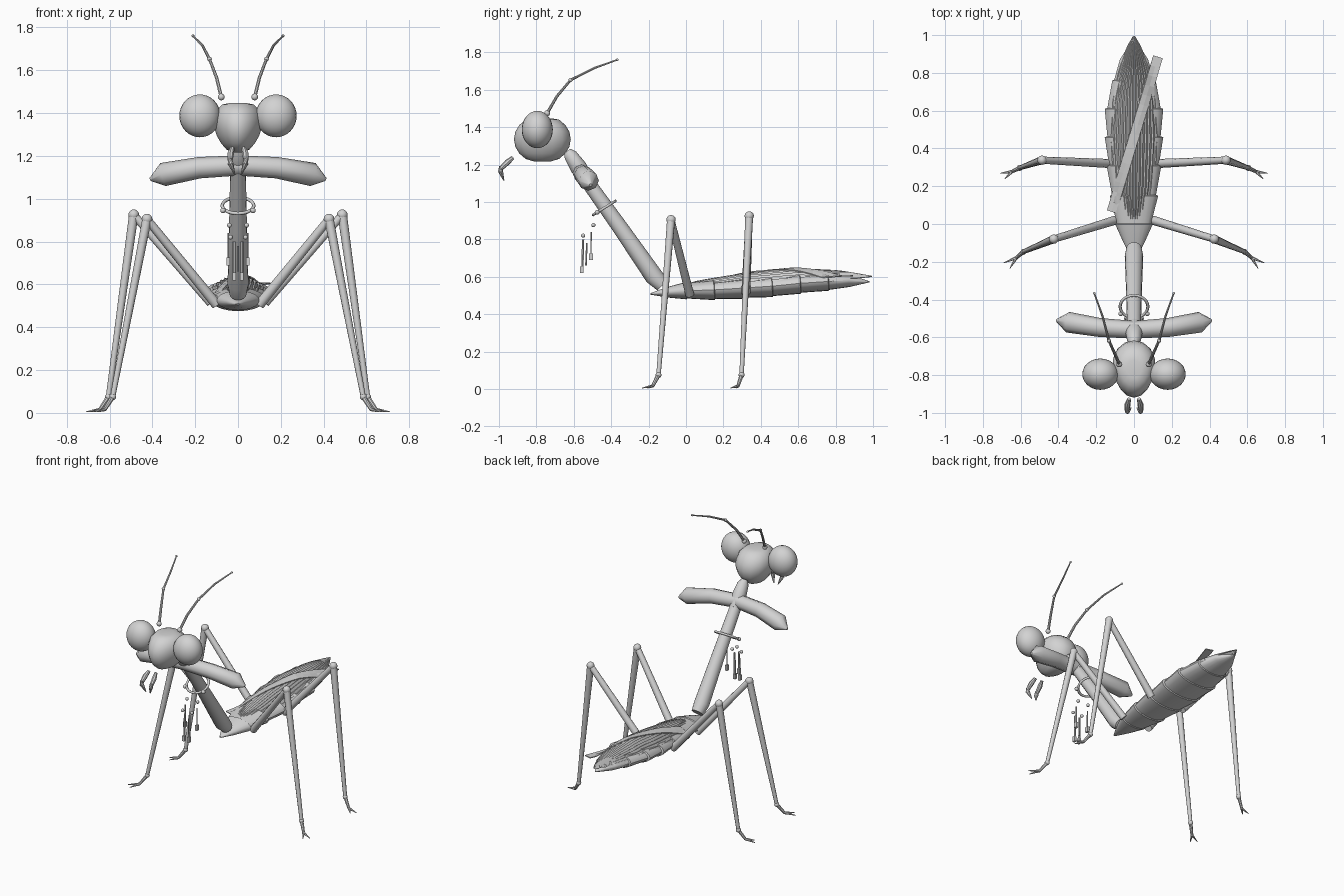
import bpy, bmesh, math
from mathutils import Vector, Matrix

cube = bpy.data.objects.get("Cube")
if cube:
    bpy.data.objects.remove(cube)

grey = bpy.data.materials.new("light_grey")
grey.use_nodes = True
grey.diffuse_color = (0.65, 0.65, 0.65, 1)
grey.node_tree.nodes["Principled BSDF"].inputs["Base Color"].default_value = (0.65, 0.65, 0.65, 1)


def finish(name, bm, angle=40):
    """Turn a bmesh into a named, shaded object."""
    bmesh.ops.recalc_face_normals(bm, faces=bm.faces[:])
    mesh = bpy.data.meshes.new(name)
    bm.to_mesh(mesh)
    bm.free()
    mesh.materials.append(grey)
    ob = bpy.data.objects.new(name, mesh)
    bpy.context.collection.objects.link(ob)
    bpy.ops.object.select_all(action="DESELECT")
    ob.select_set(True)
    bpy.context.view_layer.objects.active = ob
    if angle:
        bpy.ops.object.shade_smooth_by_angle(angle=math.radians(angle))
    return ob


def tube(name, pts, radii, sides=10, straight=False, angle=40):
    """Loft elliptical rings along a path; a radius is a number or (wide, high)."""
    pts = [Vector(p) for p in pts]
    bm = bmesh.new()
    rings = []
    for i, p in enumerate(pts):
        a, b = (0, -1) if straight else (max(i - 1, 0), min(i + 1, len(pts) - 1))
        d = (pts[b] - pts[a]).normalized()
        u = d.cross(Vector((0, 0, 1)))
        u = u.normalized() if u.length > 0.01 else Vector((1, 0, 0))
        v = u.cross(d)
        r = radii[i]
        rx, rz = r if isinstance(r, tuple) else (r, r)
        rings.append([bm.verts.new(p + u * rx * math.cos(t) + v * rz * math.sin(t))
                      for t in (math.tau * k / sides for k in range(sides))])
    for r0, r1 in zip(rings, rings[1:]):
        for k in range(sides):
            n = (k + 1) % sides
            bm.faces.new((r0[k], r0[n], r1[n], r1[k]))
    bm.faces.new(rings[0])
    bm.faces.new(rings[-1])
    return finish(name, bm, angle)


def ball(name, centre, size, seg=12, rings=8, shape=None):
    size = size if isinstance(size, tuple) else (size,) * 3
    bm = bmesh.new()
    bmesh.ops.create_uvsphere(bm, u_segments=seg, v_segments=rings, radius=1)
    for v in bm.verts:
        if shape:
            shape(v.co)
        v.co = Vector(centre) + Vector(a * b for a, b in zip(v.co, size))
    return finish(name, bm, 60)


def box(name, centre, size):
    bm = bmesh.new()
    bmesh.ops.create_cube(bm, size=1, matrix=Matrix.Translation(centre) @ Matrix.Diagonal((*size, 1)))
    return finish(name, bm, 0)


def along(table, y):
    """Linear interpolation in a short list of (y, value)."""
    for (a, p), (b, q) in zip(table, table[1:]):
        if y <= b:
            return p + (q - p) * max(0, (y - a) / (b - a))
    return table[-1][1]


# Head, narrower toward the chin and mouth
def head_shape(co):
    co.x *= 1 + 0.22 * min(co.z, 0.6) + 0.15 * co.y
    co.z = max(-1, min(0.95, co.z * 1.1))


ball("head", (0, -0.768, 1.335), (0.112, 0.152, 0.118), 16, 10, head_shape)

# Neck, long thorax and the curved crosspiece
tube("neck", [(0, -0.635, 1.272), (0, -0.618, 1.25), (0, -0.575, 1.185), (0, -0.53, 1.12)],
     [0.02, 0.036, 0.045, 0.035], 12, angle=60)
tube("thorax", [(0, -0.56, 1.155), (0, -0.35, 0.86), (0, -0.17, 0.6), (0, -0.125, 0.555)],
     [0.036, 0.042, 0.049, 0.04], 16)
arc = [(0.41, -0.51, 1.09, 0.008), (0.35, -0.52, 1.113, 0.055), (0.18, -0.548, 1.145, 0.05)]
path = arc + [(0, -0.56, 1.155, 0.047)] + [(-x, y, z, r) for x, y, z, r in reversed(arc)]
tube("crosspiece", [p[:3] for p in path], [p[3] for p in path], 8, angle=50)

# Ring around the thorax
hoop = bmesh.new()
turns, sides = 28, 6
tilt = Matrix.Translation((0, -0.437, 0.968)) @ Matrix.Rotation(math.radians(32), 4, "X")
grid = []
for i in range(turns):
    a = math.tau * i / turns
    grid.append([])
    for j in range(sides):
        b = math.tau * j / sides
        r = 0.07 + 0.008 * math.cos(b)
        co = Vector((r * 1.05 * math.cos(a), r * math.sin(a), 0.008 * math.sin(b)))
        grid[-1].append(hoop.verts.new(tilt @ co))
for i in range(turns):
    g, h = grid[i], grid[(i + 1) % turns]
    for j in range(sides):
        k = (j + 1) % sides
        hoop.faces.new((g[j], g[k], h[k], h[j]))
finish("thorax_ring", hoop, 70)

# Overlapping belly segments: each flares to the rear, then steps in
belly = [(0, 0.525, 0.1, 0.046), (0.15, 0.53, 0.128, 0.055), (0.31, 0.54, 0.145, 0.058),
         (0.46, 0.55, 0.155, 0.059), (0.61, 0.565, 0.155, 0.056), (0.76, 0.575, 0.115, 0.05)]
pts, radii = [(0, -0.19, 0.508), (0, -0.1, 0.517)], [(0.008, 0.004), (0.055, 0.028)]
for y, z, rx, rz in belly:
    pts += [(0, y, z), (0, y + 0.004, z)]
    radii += [(rx, rz), (rx * 0.91, rz * 0.9)]
pts += [(0, 0.87, 0.58), (0, 0.98, 0.573)]
radii += [(0.075, 0.035), (0.005, 0.003)]
tube("abdomen", pts, radii, 20, straight=True, angle=35)

# Folded ribbed wings as one domed leaf
crest = [(-0.19, 0.507), (0.07, 0.572), (0.34, 0.612), (0.58, 0.634), (0.82, 0.626), (0.995, 0.602)]
width = [(-0.19, 0.004), (-0.1, 0.035), (0, 0.075), (0.2, 0.115), (0.45, 0.13),
         (0.65, 0.12), (0.82, 0.085), (0.95, 0.03), (0.995, 0.003)]


def wing_z(x, y):
    w = along(width, y)
    u = min(1, abs(x) / w)
    return along(crest, y) - 0.45 * w * u * u


def sheet(name, rows, cols, place, thick):
    bm = bmesh.new()
    vs = [[bm.verts.new(place(i / rows, j / cols, j)) for j in range(cols + 1)] for i in range(rows + 1)]
    for i in range(rows):
        for j in range(cols):
            bm.faces.new((vs[i][j], vs[i][j + 1], vs[i + 1][j + 1], vs[i + 1][j]))
    ob = finish(name, bm, 0)
    mod = ob.modifiers.new("thickness", "SOLIDIFY")
    mod.thickness = thick
    mod.offset = 0


def wing_point(t, s, j):
    y = -0.19 + 1.185 * t
    w = along(width, y)
    x = w * (2 * s - 1)
    return (x, y, wing_z(x, y) + (j % 2) * 0.08 * w)


def band_point(t, s, j):
    x = -0.118 + 0.245 * t + 0.05 * (s - 0.5)
    y = 0.065 + 0.82 * t - 0.015 * (s - 0.5)
    return (x, y, wing_z(x, y) + 0.014)


sheet("ribbed_wings", 24, 28, wing_point, 0.005)
sheet("diagonal_wing_band", 16, 2, band_point, 0.006)

# Paired parts
for side, s in (("left", 1), ("right", -1)):
    def at(x, y, z):
        return Vector((s * x, y, z))

    ball(side + "_eye", at(0.178, -0.795, 1.387), (0.096, 0.083, 0.1), 24, 16)

    # Antenna
    ant = [at(0.078, -0.742, 1.475), at(0.1, -0.69, 1.565), at(0.133, -0.617, 1.652),
           at(0.166, -0.49, 1.716), at(0.21, -0.367, 1.76)]
    tube(side + "_antenna", ant, [0.009, 0.008, 0.007, 0.006, 0.004], 8)
    for n, i, r in (("base", 0, 0.016), ("joint", 2, 0.011), ("tip", 4, 0.007)):
        ball(side + "_antenna_" + n, ant[i], r)

    # Mouthpart
    tube(side + "_palp", [at(0.026, -0.926, 1.237), at(0.034, -0.955, 1.212), at(0.037, -0.988, 1.18)],
         [0.01, 0.016, 0.012], 8)
    tube(side + "_palp_tip", [at(0.037, -0.99, 1.19), at(0.035, -0.992, 1.165), at(0.016, -0.974, 1.115)],
         [0.01, 0.014, 0.003], 8)

    # Small hanging pieces below the ring
    ball(side + "_ring_bead", at(0.07, -0.475, 0.945), 0.013)
    ball(side + "_upper_bead", at(0.04, -0.495, 0.876), 0.011)
    ball(side + "_lower_bead", at(0.035, -0.55, 0.82), 0.011)
    tube(side + "_outer_rod", [at(0.045, -0.507, 0.84), at(0.045, -0.508, 0.71)], [0.004, 0.004], 6)
    box(side + "_outer_weight", at(0.045, -0.508, 0.707), (0.016, 0.022, 0.036))
    tube(side + "_inner_rod", [at(0.018, -0.55, 0.8), at(0.018, -0.554, 0.64)], [0.007, 0.007], 6)
    box(side + "_inner_weight", at(0.018, -0.557, 0.637), (0.016, 0.02, 0.036))

    # Walking legs
    legs = {"front": [(0.1, 0.02, 0.505), (0.425, -0.08, 0.905), (0.585, -0.147, 0.075),
                      (0.622, -0.178, 0.016), (0.69, -0.206, 0.005), (0.657, -0.235, 0.005)],
            "rear": [(0.125, 0.32, 0.515), (0.487, 0.338, 0.925), (0.605, 0.297, 0.075),
                     (0.645, 0.278, 0.016), (0.71, 0.268, 0.005), (0.685, 0.238, 0.005)]}
    for pair, joints in legs.items():
        name = side + "_" + pair
        hip, knee, ankle, fork, toe_a, toe_b = (at(*j) for j in joints)
        tube(name + "_thigh", [hip, knee], [0.024, 0.019], 10)
        tube(name + "_shin", [knee, ankle], [0.022, 0.012], 10)
        ball(name + "_knee", knee, 0.025)
        ball(name + "_ankle", ankle, 0.016)
        tube(name + "_foot", [ankle, fork], [0.012, 0.009], 8)
        for n, toe in (("outer", toe_a), ("inner", toe_b)):
            tube(name + "_" + n + "_toe", [fork, toe], [0.009, 0.002], 6)

tube("middle_rod", [(0, -0.53, 0.78), (0, -0.535, 0.66)], [0.005, 0.005], 6)
